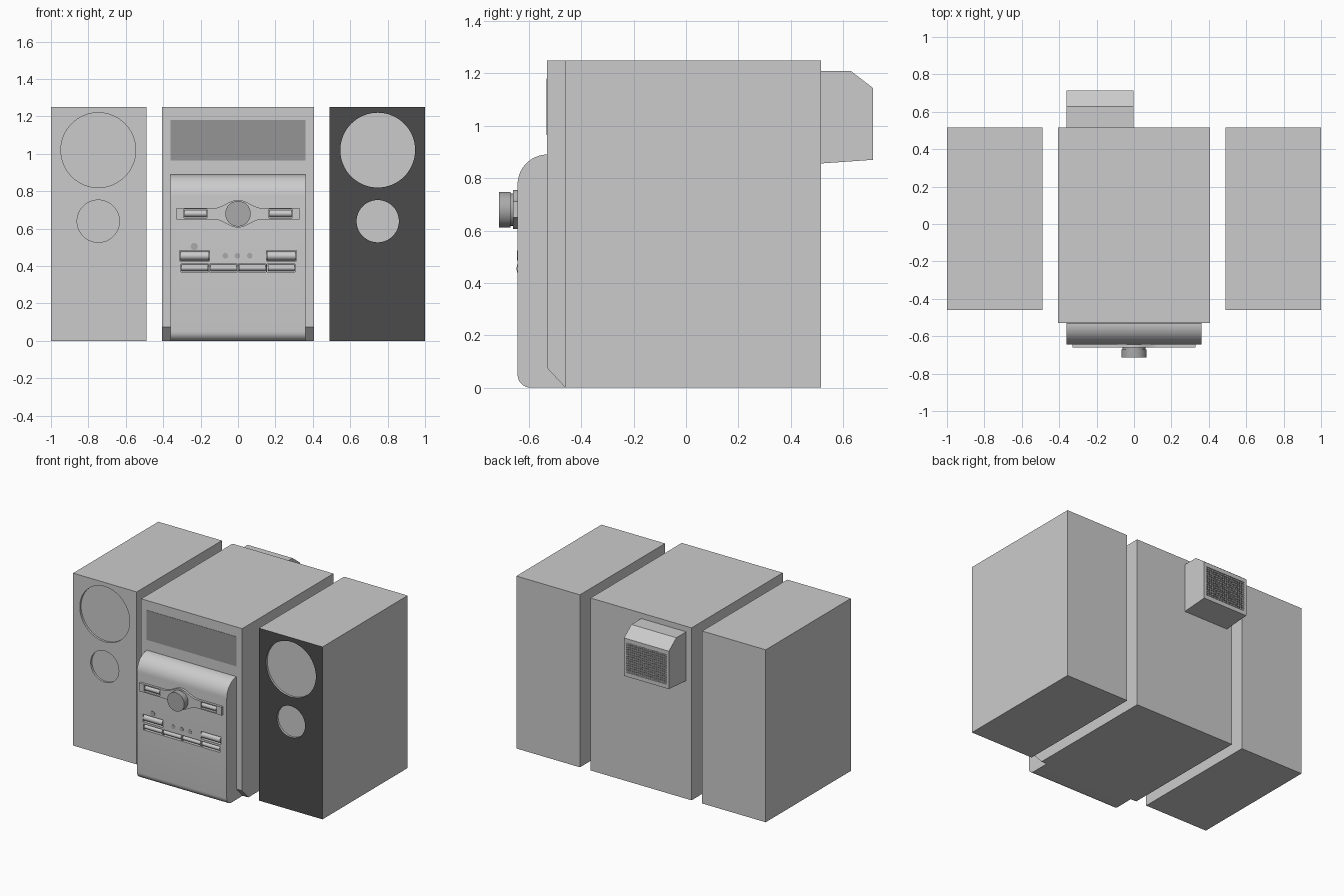
import bpy, bmesh
from math import sin, cos, pi

if "Cube" in bpy.data.objects:
    bpy.data.objects.remove(bpy.data.objects["Cube"])


def material(name, v):
    m = bpy.data.materials.new(name)
    m.diffuse_color = (v, v, v, 1)
    m.use_nodes = True
    m.node_tree.nodes["Principled BSDF"].inputs["Base Color"].default_value = m.diffuse_color
    return m


black = material("black_cloth", 0.07)
dark = material("dark_grey", 0.3)
mid = material("mid_grey", 0.4)


def finish(obj, smooth=True):
    bpy.ops.object.select_all(action='DESELECT')
    bpy.context.view_layer.objects.active = obj
    obj.select_set(True)
    if smooth:
        bpy.ops.object.shade_smooth_by_angle(angle=0.6)


def prism(name, pts, axis, a, b, mat=None):
    """Extrude a profile: axis 'x' takes (y, z) points, axis 'y' takes (x, z)."""
    bm = bmesh.new()
    place = (lambda p, t: (t, p[0], p[1])) if axis == 'x' else (lambda p, t: (p[0], t, p[1]))
    rings = [[bm.verts.new(place(p, t)) for p in pts] for t in (a, b)]
    n = len(pts)
    bm.faces.new(rings[0])
    bm.faces.new(rings[1][::-1])
    for i in range(n):
        j = (i + 1) % n
        bm.faces.new((rings[0][i], rings[1][i], rings[1][j], rings[0][j]))
    bmesh.ops.recalc_face_normals(bm, faces=bm.faces[:])
    me = bpy.data.meshes.new(name)
    bm.to_mesh(me)
    bm.free()
    obj = bpy.data.objects.new(name, me)
    bpy.context.collection.objects.link(obj)
    if mat:
        me.materials.append(mat)
    finish(obj)
    return obj


def rect(x0, x1, z0, z1):
    return [(x0, z0), (x1, z0), (x1, z1), (x0, z1)]


def box(name, x0, x1, y0, y1, z0, z1, mat=None):
    return prism(name, rect(x0, x1, z0, z1), 'y', y0, y1, mat)


def arc(cx, cz, rx, rz, a0, a1, n):
    return [(cx + rx * cos(a0 + (a1 - a0) * i / n), cz + rz * sin(a0 + (a1 - a0) * i / n))
            for i in range(n + 1)]


def disc(name, x, z, r, y0, y1, mat=None, n=48):
    return prism(name, arc(x, z, r, r, 0, 2 * pi, n)[:-1], 'y', y0, y1, mat)


def cut(obj, cutter):
    cutter.hide_render = True
    mod = obj.modifiers.new("cut", 'BOOLEAN')
    mod.operation, mod.solver, mod.object = 'DIFFERENCE', 'EXACT', cutter
    # the cut must come before the smoothing modifiers
    finish(obj, False)
    bpy.ops.object.modifier_move_to_index(modifier="cut", index=0)
    bpy.ops.object.modifier_apply(modifier="cut")
    bpy.data.objects.remove(cutter)
    finish(obj)


# Speakers with recessed driver openings
for side, sx in (("left", -1), ("right", 1)):
    x0, x1 = sorted((sx * 0.49, sx * 1.0))
    spk = box(side + "_speaker", x0, x1, -0.46, 0.515, 0, 1.25)
    for z, r in ((1.02, 0.2), (0.64, 0.113)):
        cut(spk, disc("driver_cutter", sx * 0.747, z, r, -0.5, -0.445, n=64))
    if sx > 0:
        spk.data.materials.clear()
        spk.data.materials.append(material("speaker_grey", 0.8))
        spk.data.materials.append(black)
        for f in spk.data.polygons:
            f.material_index = int(f.normal.y < -0.9 and f.center.y < -0.455)

# Main cabinet with chamfered lower front edge
prism("main_cabinet", [(-0.53, 0.075), (-0.46, 0), (0.515, 0), (0.515, 1.25), (-0.53, 1.25)],
      'x', -0.405, 0.405)
box("display_window", -0.36, 0.36, -0.532, -0.52, 0.965, 1.18, dark)

# Bulging front panel
profile = (arc(-0.53, 0.775, 0.113, 0.115, pi / 2, pi, 14)
           + arc(-0.593, 0.05, 0.05, 0.05, pi, 1.5 * pi, 8) + [(-0.46, 0.001), (-0.46, 0.89)])
panel = prism("front_panel", profile, 'x', -0.36, 0.36)

# Dial plate with a swelling round the knob
xs = [-0.13 + 0.26 * i / 28 for i in range(29)]
top = [(x, 0.71 + 0.022 * (1 + cos(pi * x / 0.13))) for x in xs]
low = [(x, 1.36 - z) for x, z in reversed(top)]
plate = prism("dial_plate",
              [(-0.33, 0.71)] + top + [(0.33, 0.71), (0.33, 0.65)] + low + [(-0.33, 0.65)],
              'y', -0.66, -0.635)

# Volume knob on its collar
disc("knob_collar", 0, 0.68, 0.062, -0.675, -0.65, mid)
disc("volume_knob", 0, 0.68, 0.068, -0.713, -0.67, mid)


# Rounded push buttons, each sitting in a slot
def button(name, host, face_y, x0, x1, z0, z1, proud):
    cut(host, box("slot_cutter", x0, x1, face_y + 0.022, face_y - 0.05, z0, z1))
    cz, hz = (z0 + z1) / 2, (z1 - z0) / 2 - 0.004
    prism(name, arc(face_y + 0.022, cz, 0.022 + proud, hz, pi / 2, 1.5 * pi, 12),
          'x', x0 + 0.004, x1 - 0.004)


for i, sx in enumerate((-1, 1)):
    a, b = sorted((sx * 0.165, sx * 0.29))
    button(f"dial_button_{i + 1}", plate, -0.66, a, b, 0.658, 0.704, 0)
    a, b = sorted((sx * 0.152, sx * 0.312))
    button(f"wide_button_{i + 1}", panel, -0.643, a, b, 0.427, 0.482, 0.004)
for i in range(4):
    x = -0.306 + i * 0.154
    button(f"lower_button_{i + 1}", panel, -0.643, x, x + 0.149, 0.369, 0.412, 0)

# Small round buttons
for i, (x, z, r) in enumerate(((-0.068, 0.455, 0.015), (-0.003, 0.455, 0.015),
                               (0.063, 0.455, 0.015), (-0.234, 0.505, 0.019))):
    disc(f"round_button_{i + 1}", x, z, r, -0.646, -0.63, mid, 24)

# Rear vent housing with recessed grille
vent = prism("vent_housing", [(0.5, 1.21), (0.628, 1.21), (0.713, 1.145), (0.713, 0.87), (0.5, 0.855)],
             'x', -0.362, -0.002)
gx0, gx1, gz0, gz1 = -0.342, -0.022, 0.9, 1.115
cut(vent, box("grille_cutter", gx0, gx1, 0.695, 0.75, gz0, gz1))
for i in range(13):
    z = gz0 + (i + 0.5) * (gz1 - gz0) / 13
    box(f"grille_slat_{i + 1}", gx0, gx1, 0.69, 0.711, z - 0.004, z + 0.004)
for i in range(20):
    x = gx0 + (i + 0.5) * (gx1 - gx0) / 20
    box(f"grille_bar_{i + 1}", x - 0.002, x + 0.002, 0.69, 0.708, gz0, gz1)
